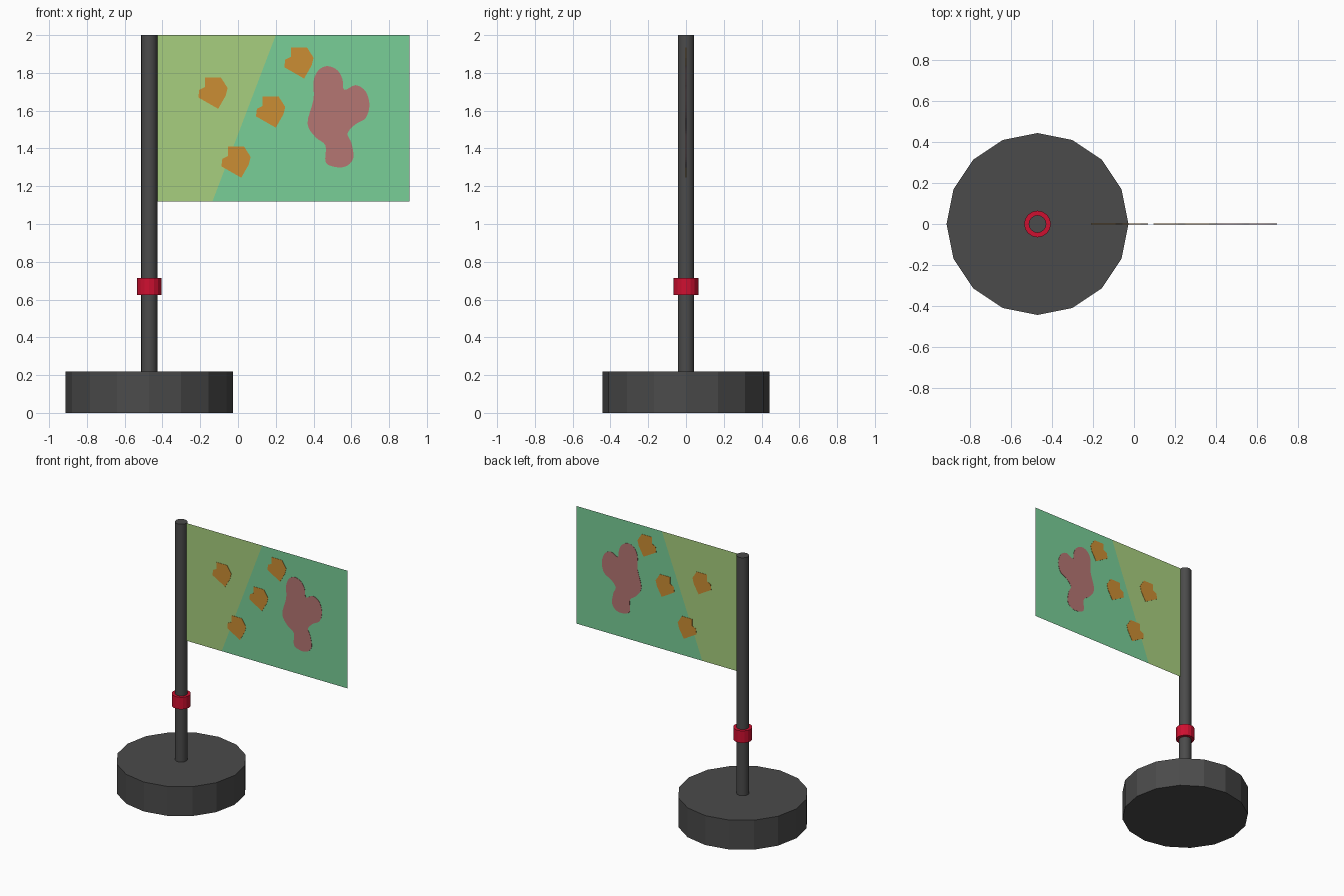
import bpy
import bmesh
from mathutils import Vector

cube = bpy.data.objects.get("Cube")
if cube:
    bpy.data.objects.remove(cube, do_unlink=True)


def make_material(name, color):
    mat = bpy.data.materials.new(name)
    mat.use_nodes = True
    rgba = (*color, 1.0)
    mat.diffuse_color = rgba
    mat.node_tree.nodes["Principled BSDF"].inputs["Base Color"].default_value = rgba
    return mat


charcoal = make_material("charcoal", (0.07, 0.07, 0.07))
red = make_material("red", (0.62, 0.005, 0.03))
green = make_material("green", (0.19, 0.62, 0.31))
lime = make_material("lime", (0.39, 0.62, 0.21))
orange = make_material("orange", (0.6, 0.27, 0.033))
rose = make_material("rose", (0.46, 0.18, 0.17))

POLE_X = -0.47
FLAG_TOP, FLAG_BOTTOM = 2.0, 1.12


def add_cylinder(name, radius, bottom, top, mat):
    """Upright sixteen-sided cylinder on the pole axis."""
    bpy.ops.mesh.primitive_cylinder_add(
        vertices=16, radius=radius, depth=top - bottom,
        location=(POLE_X, 0, (bottom + top) / 2))
    obj = bpy.context.object
    obj.name = name
    obj.data.materials.append(mat)
    return obj


def add_panel(name, outline, mat, thickness=0.0):
    """Flat panel in the xz plane; a thickness centres it on the cloth."""
    bm = bmesh.new()
    verts = [bm.verts.new((x, -thickness / 2, z)) for x, z in outline]
    face = bm.faces.new(verts)
    if thickness:
        result = bmesh.ops.extrude_face_region(bm, geom=[face], use_keep_orig=True)
        moved = [v for v in result["geom"] if isinstance(v, bmesh.types.BMVert)]
        bmesh.ops.translate(bm, verts=moved, vec=(0, thickness, 0))
        bmesh.ops.recalc_face_normals(bm, faces=bm.faces)
    bmesh.ops.triangulate(bm, faces=bm.faces)
    mesh = bpy.data.meshes.new(name)
    bm.to_mesh(mesh)
    bm.free()
    mesh.materials.append(mat)
    obj = bpy.data.objects.new(name, mesh)
    bpy.context.collection.objects.link(obj)
    return obj


def smooth_loop(points, steps=4):
    """Closed smooth outline passing through every point."""
    pts = [Vector(p) for p in points]
    count = len(pts)
    outline = []
    for i in range(count):
        a, b, c, d = (pts[(i + k) % count] for k in range(-1, 3))
        for s in range(steps):
            t = s / steps
            outline.append(b + (c - a) * t / 2
                           + (a * 2 - b * 5 + c * 4 - d) * t * t / 2
                           + (b * 3 - a - c * 3 + d) * t ** 3 / 2)
    return outline


# Stand: weighted base, pole and collar
add_cylinder("base", 0.443, 0, 0.22, charcoal)
pole = add_cylinder("pole", 0.043, 0.2, FLAG_TOP, charcoal)
add_cylinder("collar", 0.065, 0.625, 0.715, red)
bpy.context.view_layer.objects.active = pole
bpy.ops.object.select_all(action="DESELECT")
pole.select_set(True)
bpy.ops.object.shade_smooth_by_angle()

# Flag cloth: two fields meeting on a slanted seam
seam_top, seam_bottom = (0.2, FLAG_TOP), (-0.135, FLAG_BOTTOM)
add_panel("flag_inner_field", [(-0.44, FLAG_BOTTOM), seam_bottom, seam_top,
                               (-0.44, FLAG_TOP)], lime)
add_panel("flag_outer_field", [seam_bottom, (0.907, FLAG_BOTTOM),
                               (0.907, FLAG_TOP), seam_top], green)

# Four matching angular spots
spot = [(-0.04, 0.075), (0.045, 0.075), (0.08, 0.02), (0.07, -0.02),
        (0.03, -0.09), (-0.075, -0.03), (-0.07, 0.01), (-0.04, 0.025)]
centres = [(-0.135, 1.7), (0.32, 1.86), (0.17, 1.6), (-0.013, 1.335)]
for number, (cx, cz) in enumerate(centres, 1):
    add_panel(f"flag_spot_{number}", [(cx + x, cz + z) for x, z in spot],
              orange, thickness=0.004)

# Large lobed patch
patch = [(0.474, 1.836), (0.526, 1.814), (0.553, 1.767), (0.563, 1.71),
         (0.622, 1.735), (0.675, 1.703), (0.696, 1.63), (0.675, 1.56),
         (0.622, 1.528), (0.58, 1.48), (0.6, 1.43), (0.611, 1.353),
         (0.58, 1.31), (0.526, 1.3), (0.465, 1.326), (0.463, 1.416),
         (0.41, 1.46), (0.368, 1.533), (0.4, 1.66), (0.4, 1.756),
         (0.426, 1.814)]
add_panel("flag_patch", smooth_loop(patch), rose, thickness=0.004)
